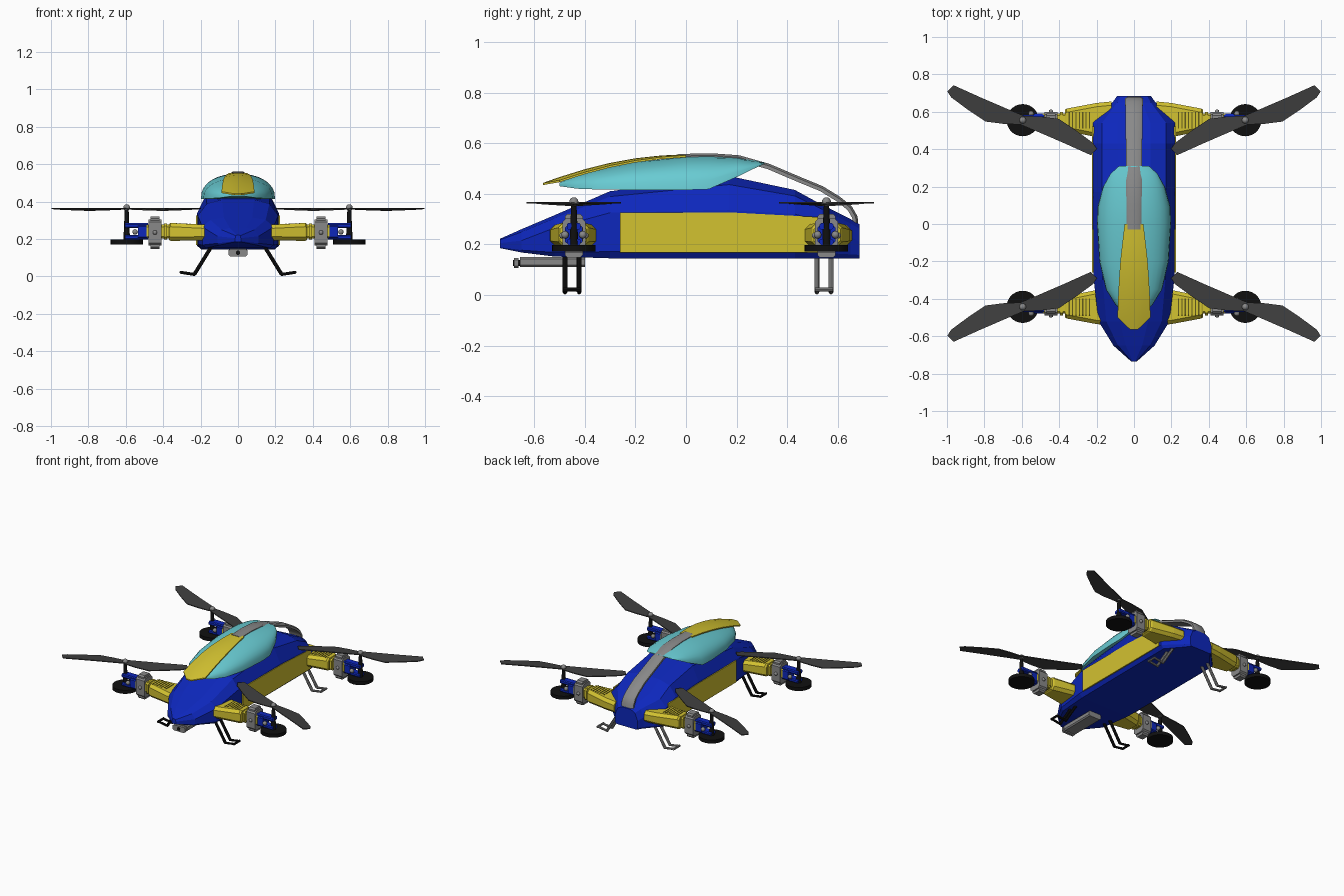
import bpy, bmesh, math
from mathutils import Vector

cube = bpy.data.objects.get("Cube")
if cube:
    bpy.data.objects.remove(cube, do_unlink=True)


def material(name, r, g, b):
    m = bpy.data.materials.new(name)
    m.use_nodes = True
    m.diffuse_color = (r, g, b, 1)
    m.node_tree.nodes["Principled BSDF"].inputs["Base Color"].default_value = (r, g, b, 1)
    return m


BLUE = material("deep blue", 0.004, 0.02, 0.5)
YELLOW = material("yellow", 0.65, 0.54, 0.03)
TEAL = material("teal glass", 0.14, 0.6, 0.65)
GREY = material("grey", 0.25, 0.25, 0.25)
DARK = material("dark grey", 0.05, 0.05, 0.05)
BLACK = material("black", 0.005, 0.005, 0.005)
OLIVE = material("slot olive", 0.12, 0.1, 0.01)


def finish(name, bm, mat, smooth=0):
    bmesh.ops.recalc_face_normals(bm, faces=bm.faces)
    me = bpy.data.meshes.new(name)
    bm.to_mesh(me)
    bm.free()
    me.materials.append(mat)
    ob = bpy.data.objects.new(name, me)
    bpy.context.collection.objects.link(ob)
    if smooth:
        bpy.ops.object.select_all(action='DESELECT')
        ob.select_set(True)
        bpy.context.view_layer.objects.active = ob
        bpy.ops.object.shade_smooth_by_angle(angle=math.radians(smooth))
    return ob


def loft(name, rings, mat, smooth=0):
    """Skin a list of closed rings of equal length and cap both ends."""
    bm = bmesh.new()
    rows = [[bm.verts.new(p) for p in ring] for ring in rings]
    n = len(rows[0])
    for a, b in zip(rows, rows[1:]):
        for i in range(n):
            j = (i + 1) % n
            bm.faces.new((a[i], a[j], b[j], b[i]))
    bm.faces.new(rows[0])
    bm.faces.new(rows[-1])
    return finish(name, bm, mat, smooth)


def tube(name, a, b, r1, mat, r2=None, sides=16):
    """Cylinder or cone between two points."""
    a, b = Vector(a), Vector(b)
    q = (b - a).to_track_quat('Z', 'Y')
    r2 = r1 if r2 is None else r2
    rings = [[c + q @ Vector((r * math.cos(t), r * math.sin(t), 0))
              for t in (2 * math.pi * i / sides for i in range(sides))]
             for c, r in ((a, r1), (b, r2))]
    return loft(name, rings, mat, 40 if sides > 8 else 0)


def ball(name, c, r, mat):
    bm = bmesh.new()
    bmesh.ops.create_uvsphere(bm, u_segments=14, v_segments=8, radius=r)
    bmesh.ops.translate(bm, verts=bm.verts, vec=c)
    return finish(name, bm, mat, 60)


def octagon(a0, a1, z0, z1, c):
    return [(a0 + c, z0), (a1 - c, z0), (a1, z0 + c), (a1, z1 - c),
            (a1 - c, z1), (a0 + c, z1), (a0, z1 - c), (a0, z0 + c)]


# Hull: y, half width, bottom, side top, roof height
hull = []
for y, w, zb, zs, zt in [(-.735, .015, .185, .205, .222), (-.65, .11, .168, .215, .26),
                         (-.52, .19, .152, .265, .315), (-.3, .215, .145, .325, .41),
                         (.17, .22, .145, .335, .47), (.43, .22, .145, .32, .415),
                         (.54, .22, .145, .285, .355), (.65, .115, .145, .23, .3),
                         (.685, .09, .145, .21, .28)]:
    half = [(.9 * w, zb), (w, zb + .1 * (zt - zb)), (w, zs),
            (.78 * w, zs + .75 * (zt - zs)), (.4 * w, zt)]
    hull.append([(x, y, z) for x, z in half] + [(-x, y, z) for x, z in reversed(half)])
loft("hull", hull, BLUE)

# Side panels
for s, side in ((1, "left"), (-1, "right")):
    outline = [(-.26, .168), (.52, .168), (.52, .308), (.2, .325), (-.26, .325)]
    loft(side + "_side_panel", [[(s * x, y, z) for y, z in outline] for x in (.215, .224)], YELLOW)

# Canopy: y, half width, rim height, roof height
canopy = []
for y, w, zb, zt in [(-.5, .03, .43, .444), (-.43, .1, .42, .472), (-.35, .15, .417, .494),
                     (-.2, .185, .415, .525), (0, .198, .415, .547), (.09, .195, .418, .55),
                     (.2, .165, .466, .544), (.27, .125, .5, .533), (.31, .08, .518, .524)]:
    canopy.append([(w * math.cos(t), y, zb + (zt - zb) * math.sin(t) ** .8)
                   for t in (math.pi * i / 16 for i in range(16))] + [(-w, y, zb)])
loft("canopy", canopy, TEAL, 50)

# Yellow plate along the canopy front
plate = []
for y, w, z in [(-.565, .02, .443), (-.5, .088, .466), (-.4, .085, .497), (-.3, .08, .522),
                (-.2, .073, .54), (-.1, .062, .551), (0, .05, .556)]:
    top = [(w * k, y, z - 1.6 * (w * k) ** 2) for k in (-1, -.5, 0, .5, 1)]
    plate.append(top + [(a, b, c - .008) for a, b, c in reversed(top)])
loft("canopy_plate", plate, YELLOW, 40)

# Tail arch band
path = [Vector((0, y, z)) for y, z in
        [(-.03, .557), (.1, .56), (.21, .552), (.33, .518), (.45, .467), (.54, .43),
         (.61, .387), (.655, .35), (.678, .31), (.685, .23)]]
band = []
for i, p in enumerate(path):
    d = (path[min(i + 1, len(path) - 1)] - path[max(i - 1, 0)]).normalized()
    up = Vector((0, -d.z, d.y))
    w = .04 + .01 * i / len(path)
    band.append([p + Vector((x, 0, 0)) + up * h for x, h in
                 [(-w, -.022), (w, -.022), (w, -.008), (.7 * w, 0), (-.7 * w, 0), (-w, -.008)]])
loft("tail_arch", band, GREY, 35)

# Nose gun
loft("gun_body", [[(x, y, z) for x, z in octagon(-.05, .05, .11, .15, .008)]
                  for y in (-.655, -.4)], GREY)
loft("gun_muzzle", [[(x, y, z) for x, z in octagon(-.05, .05, .107, .147, .008)]
                    for y in (-.68, -.662)], GREY)
tube("gun_bore", (0, -.684, .127), (0, -.64, .127), .012, BLACK)

# Four rotor arms with legs, mirrored left to right and front to back
BLADE = [(0, .025), (.09, .055), (.181, .077), (.29, .052), (.398, .022), (.428, 0),
         (.41, -.043), (.25, -.034), (.1, -.028), (0, -.025)]
ANGLE = math.radians(21)
for end, cy, sy in (("front", -.443, -1), ("rear", .555, 1)):
    for side, sx in (("left", 1), ("right", -1)):
        tag = end + "_" + side + "_"

        def P(x, u, z):
            return Vector((sx * x, cy + sy * u, z))

        def beam(name, x0, x1, u0, u1, z0, z1, mat, c=.006):
            loft(tag + name, [[P(x, u, z) for u, z in octagon(u0, u1, z0, z1, c)]
                              for x in (x0, x1)], mat)

        # Tapered arm and its cooling slots
        loft(tag + "arm", [[P(x, u, z) for u, z in octagon(*sec)] for x, sec in
                           [(.12, (-.1, .1, .195, .275, .02)), (.2, (-.09, .092, .193, .278, .02)),
                            (.36, (-.058, .062, .19, .286, .02)), (.37, (-.05, .055, .195, .28, .02))]],
             YELLOW)
        for i in range(7):
            x = .235 + .018 * i
            z = .278 + .05 * (x - .2)
            beam("slot", x, x + .006, -.045, .045, z - .004, z + .002, OLIVE, .001)
        # Collar, clamp and motor yoke
        beam("collar", .36, .49, -.036, .036, .203, .277, YELLOW, .012)
        beam("clamp", .41, .478, -.045, .045, .165, .305, GREY, .015)
        beam("clamp_cap", .42, .468, -.036, .036, .148, .32, GREY, .01)
        beam("clamp_ring", .38, .395, -.045, .045, .198, .282, YELLOW, .012)
        for u in (-.046, .046):
            ball(tag + "clamp_bolt", P(.444, u, .235), .012, GREY)
        beam("yoke_block", .485, .535, -.035, .035, .205, .272, BLUE)
        beam("yoke_top", .48, .605, -.027, .027, .258, .285, BLUE)
        beam("yoke_bottom", .48, .605, -.027, .027, .198, .222, BLUE)
        for u in (-.035, .035):
            ball(tag + "yoke_bolt", P(.55, u, .238), .015, GREY)
        # Motor, shaft and hub
        tube(tag + "motor_disc", P(.595, 0, .172), P(.595, 0, .197), .086, BLACK, sides=28)
        tube(tag + "shaft", P(.595, 0, .19), P(.595, 0, .365), .018, BLACK, .01)
        ball(tag + "hub", P(.595, 0, .368), .018, GREY)
        # Two blades, half a turn apart
        for k, label in ((1, "outer_blade"), (-1, "inner_blade")):
            rings = []
            for dz in (-.006, 0):
                rings.append([P(.598 + k * (r * math.cos(ANGLE) + t * math.sin(ANGLE)),
                                k * (r * math.sin(ANGLE) - t * math.cos(ANGLE)),
                                .367 - .14 * max(t, 0) + dz) for r, t in BLADE])
            loft(tag + label, rings, DARK)
        # Twin-strut landing leg
        mat = BLACK if end == "front" else GREY
        mid = -.01 if end == "rear" else .007
        for u in (mid - .028, mid + .028):
            tube(tag + "leg_strut", P(.145, u, .155), P(.233, u, .012), .01, mat, sides=8)
            tube(tag + "foot", P(.228, u, .01), P(.305, u, .022), .008, mat, sides=8)
        tube(tag + "foot_bar", P(.305, mid - .035, .022), P(.305, mid + .035, .022), .008, mat, sides=8)
